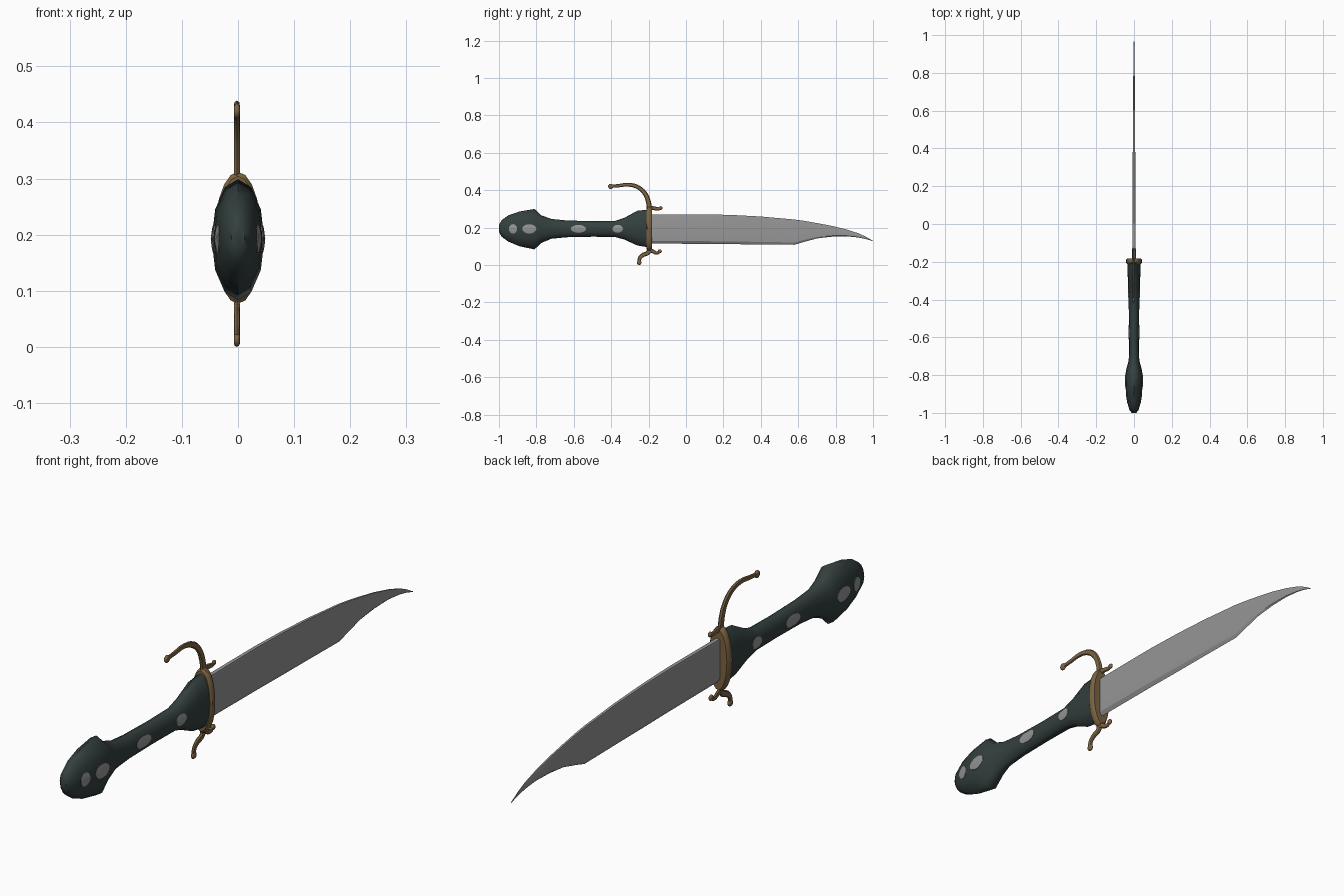
import bpy, bmesh, math
from mathutils import Vector
from mathutils.bvhtree import BVHTree

if "Cube" in bpy.data.objects:
    bpy.data.objects.remove(bpy.data.objects["Cube"])


def material(name, color, metallic=0.0):
    m = bpy.data.materials.new(name)
    m.use_nodes = True
    m.diffuse_color = (*color, 1)
    m.node_tree.nodes["Principled BSDF"].inputs["Base Color"].default_value = (*color, 1)
    return m


STEEL = material("steel grey", (0.30, 0.30, 0.30))
GRIP = material("dark green grip", (0.033, 0.05, 0.048))
BRONZE = material("bronze", (0.20, 0.125, 0.055))


def finish(bm, name, mat, angle=40):
    bmesh.ops.recalc_face_normals(bm, faces=bm.faces)
    mesh = bpy.data.meshes.new(name)
    bm.to_mesh(mesh)
    ob = bpy.data.objects.new(name, mesh)
    bpy.context.collection.objects.link(ob)
    mesh.materials.append(mat)
    bpy.ops.object.select_all(action="DESELECT")
    ob.select_set(True)
    bpy.context.view_layer.objects.active = ob
    bpy.ops.object.shade_smooth_by_angle(angle=math.radians(angle))
    return ob


def loft(bm, rings):
    """Skin a list of equal-length point loops and cap both ends."""
    loops = [[bm.verts.new(p) for p in ring] for ring in rings]
    n = len(loops[0])
    for a, b in zip(loops, loops[1:]):
        for i in range(n):
            j = (i + 1) % n
            bm.faces.new((a[i], a[j], b[j], b[i]))
    bm.faces.new(loops[0])
    bm.faces.new(loops[-1])


def oval(y, half_x, top, bottom, sides):
    mid, half_z = (top + bottom) / 2, (top - bottom) / 2
    return [(half_x * math.sin(math.tau * i / sides), y,
             mid + half_z * math.cos(math.tau * i / sides)) for i in range(sides)]


# Handle: oval sections along y (y, half width, top, bottom)
SECTIONS = [
    (-1.0, .012, .215, .175), (-.985, .024, .240, .150), (-.95, .034, .265, .125),
    (-.89, .043, .286, .100), (-.81, .047, .299, .083), (-.775, .042, .266, .117),
    (-.72, .028, .246, .140), (-.64, .026, .238, .148), (-.50, .027, .234, .151),
    (-.38, .029, .235, .150), (-.33, .031, .252, .136), (-.26, .034, .290, .104),
    (-.20, .036, .296, .094)]
bm = bmesh.new()
loft(bm, [oval(*s, 12) for s in SECTIONS])
surface = BVHTree.FromBMesh(bm)
finish(bm, "handle", GRIP, 50)

# Studs: oval inlays laid onto both sides of the handle (y, half length, half height)
for k, (y, ry, rz) in enumerate([(-.925, .022, .025), (-.838, .038, .025),
                                 (-.575, .041, .021), (-.365, .028, .021)]):
    for side, label in ((1, "left"), (-1, "right")):
        bm = bmesh.new()
        rings = []
        for f, lift in ((.3, .002), (.65, .002), (1, .0015), (1, -.004)):
            ring = []
            for i in range(16):
                a = math.tau * i / 16
                py, pz = y + f * ry * math.cos(a), .193 + f * rz * math.sin(a)
                hit = surface.ray_cast(Vector((side, py, pz)), Vector((-side, 0, 0)))[0]
                ring.append((hit.x + side * lift, py, pz))
            rings.append(ring)
        loft(bm, rings)
        finish(bm, f"stud_{label}_{k + 1}", STEEL)

# Blade: bevelled sections (y, spine height, edge height, half thickness)
BLADE = [
    (-.20, .270, .114, .0095), (.10, .271, .113, .0085), (.25, .267, .111, .0075),
    (.40, .259, .110, .0065), (.58, .243, .108, .0055), (.63, .236, .123, .005),
    (.70, .224, .142, .0045), (.78, .209, .151, .004), (.86, .189, .153, .003),
    (.92, .170, .147, .002), (.96, .152, .139, .0015), (1.0, .129, .127, .0005)]
bm = bmesh.new()
rings = []
for y, top, edge, t in BLADE:
    h = (top - edge) * .09
    half = [(t * .75, top), (t, top - h * .6), (t, edge + h)]
    loop = half + [(0, edge)] + [(-x, z) for x, z in reversed(half)]
    rings.append([(x, y, z) for x, z in loop])
loft(bm, rings)
finish(bm, "blade", STEEL, 25)

# Guard plate: rounded oval collar between handle and blade
bm = bmesh.new()
loft(bm, [oval(-.212, .036, .304, .085, 20), oval(-.205, .042, .312, .077, 20),
          oval(-.190, .042, .312, .077, 20), oval(-.182, .036, .304, .085, 20)])
finish(bm, "guard_plate", BRONZE)


# Guard arms: flattened tapering curved rods with rolled ends
def arm(name, points, r0, r1, ball):
    cu = bpy.data.curves.new(name, "CURVE")
    cu.dimensions = "3D"
    cu.bevel_depth = 1
    cu.bevel_resolution = 2
    cu.resolution_u = 6
    cu.use_fill_caps = True
    sp = cu.splines.new("BEZIER")
    sp.bezier_points.add(len(points) - 1)
    for i, (p, (y, z)) in enumerate(zip(sp.bezier_points, points)):
        p.co = (0, y, z)
        p.handle_left_type = p.handle_right_type = "AUTO"
        p.radius = r0 + (r1 - r0) * i / (len(points) - 1)
    tmp = bpy.data.objects.new(name + "_path", cu)
    bpy.context.collection.objects.link(tmp)
    bpy.context.view_layer.update()
    bm = bmesh.new()
    bm.from_mesh(tmp.evaluated_get(bpy.context.evaluated_depsgraph_get()).to_mesh())
    bpy.data.objects.remove(tmp)
    end = bmesh.ops.create_icosphere(bm, subdivisions=2, radius=ball)["verts"]
    bmesh.ops.translate(bm, verts=end, vec=(0, *points[-1]))
    for v in bm.verts:
        v.co.x = max(-.0055, min(.0055, v.co.x * .6)) - .002
    finish(bm, name, BRONZE)


arm("upper_knuckle_arm", [(-.195, .300), (-.203, .345), (-.225, .389), (-.262, .418),
                          (-.310, .429), (-.360, .424), (-.403, .420)], .014, .008, .014)
arm("upper_front_curl", [(-.205, .305), (-.170, .303), (-.145, .300), (-.135, .304)],
    .012, .007, .010)
arm("lower_front_curl", [(-.205, .085), (-.180, .074), (-.155, .064), (-.140, .073)],
    .012, .007, .011)
arm("lower_rear_arm", [(-.193, .090), (-.203, .066), (-.232, .052), (-.248, .034),
                       (-.250, .013)], .013, .009, .013)
